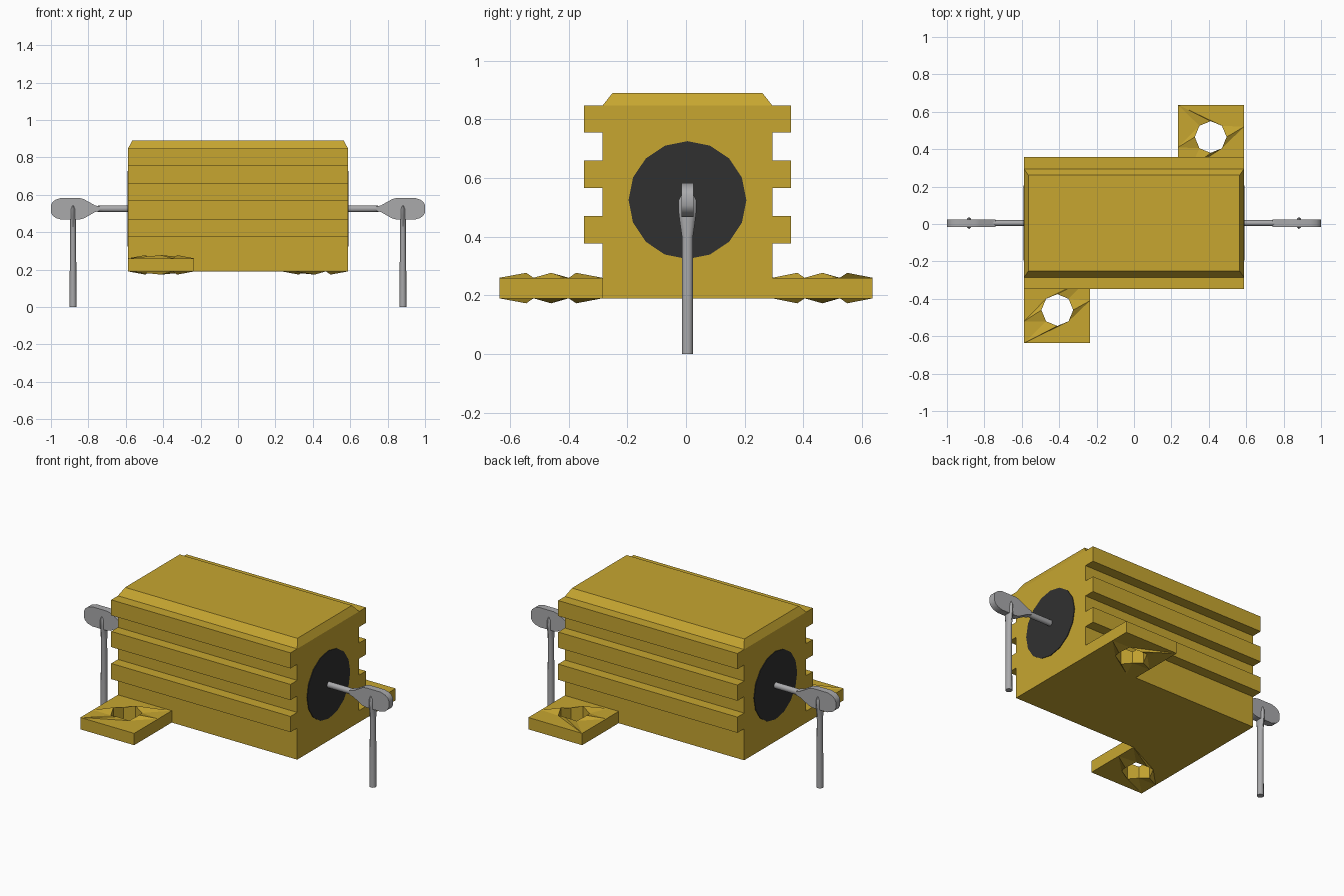
import bpy, bmesh, math

cube = bpy.data.objects.get("Cube")
if cube:
    bpy.data.objects.remove(cube, do_unlink=True)


def material(name, rgb):
    m = bpy.data.materials.new(name)
    m.use_nodes = True
    m.diffuse_color = (*rgb, 1)
    m.node_tree.nodes["Principled BSDF"].inputs["Base Color"].default_value = (*rgb, 1)
    return m


GOLD = material("gold anodised metal", (0.57, 0.38, 0.03))
BLACK = material("black end seal", (0.03, 0.03, 0.03))
GREY = material("grey lead metal", (0.40, 0.40, 0.41))
CY = 0.005   # depth centre of the housing
AXIS = 0.525  # height of the lead axis


def finish(name, bm, mat, smooth=False):
    bmesh.ops.remove_doubles(bm, verts=bm.verts, dist=1e-5)
    bmesh.ops.recalc_face_normals(bm, faces=bm.faces)
    me = bpy.data.meshes.new(name)
    bm.to_mesh(me)
    bm.free()
    me.materials.append(mat)
    ob = bpy.data.objects.new(name, me)
    bpy.context.collection.objects.link(ob)
    if smooth:
        bpy.ops.object.select_all(action='DESELECT')
        bpy.context.view_layer.objects.active = ob
        ob.select_set(True)
        bpy.ops.object.shade_smooth_by_angle(angle=math.radians(40))
    return ob


def loft(name, rings, mat, smooth=False):
    """Skin equal-length rings of points and cap both ends."""
    bm = bmesh.new()
    loops = [[bm.verts.new(p) for p in ring] for ring in rings]
    n = len(loops[0])
    for a, b in zip(loops, loops[1:]):
        for i in range(n):
            bm.faces.new((a[i], a[(i + 1) % n], b[(i + 1) % n], b[i]))
    bm.faces.new(loops[0])
    bm.faces.new(loops[-1])
    return finish(name, bm, mat, smooth)


# Finned housing: half profile mirrored, then extruded along x
half = [(0.29, 0.19), (0.29, 0.377)]
for lo, hi in ((0.377, 0.47), (0.567, 0.66), (0.755, 0.847)):
    half += [(0.29, lo), (0.353, lo), (0.353, hi), (0.29, hi)]
half.pop(1)
profile = half + [(-y, z) for y, z in reversed(half)]
loft("finned_housing",
     [[(x, CY + y, z) for y, z in profile] for x in (-0.588, 0.588)], GOLD)

# Bevelled cap on top of the housing
loft("bevelled_cap",
     [[(sx * hx, CY + sy * hy, z) for sx, sy in ((-1, -1), (1, -1), (1, 1), (-1, 1))]
      for hx, hy, z in ((0.588, 0.29, 0.847), (0.565, 0.256, 0.89))], GOLD)


# Mounting tabs with a raised-rim octagonal hole
def mounting_tab(name, box, centre, far):
    x0, x1, y0, y1 = box
    cx, cy = centre
    zm, flat, peak = 0.225, 0.035, 0.052
    bm = bmesh.new()
    hole = [(cx + 0.085 * math.cos(k * math.pi / 4),
             cy + 0.085 * math.sin(k * math.pi / 4),
             flat if k % 2 else peak) for k in range(8)]
    corners = [(x1, y1), (x0, y1), (x0, y0), (x1, y0)]
    outer = []
    for k in range(4):
        nxt = far[(k + 1) % 4]
        for p in (far[k], corners[k], nxt):
            if p not in outer:
                outer.append(p)

    def face(pts, s):
        bm.faces.new([bm.verts.new((x, y, zm + s * z)) for x, y, z in pts])

    for s in (1, -1):
        for k in range(4):
            p, q = (*far[k], flat), (*far[(k + 1) % 4], flat)
            c = (*corners[k], flat)
            # crease on either side of each rim peak
            face([hole[2 * k - 1], p, hole[2 * k]], s)
            face([hole[2 * k], p, hole[2 * k + 1]], s)
            # level area up to the next crease
            face([hole[2 * k + 1], p] + ([c] if c not in (p, q) else []) + [q], s)
    # outer and hole walls
    for loop in ([(x, y, flat) for x, y in outer], hole):
        for i, (ax, ay, az) in enumerate(loop):
            bx, by, bz = loop[(i + 1) % len(loop)]
            bm.faces.new([bm.verts.new(p) for p in (
                (ax, ay, zm - az), (bx, by, zm - bz), (bx, by, zm + bz), (ax, ay, zm + az))])
    finish(name, bm, GOLD)


mounting_tab("front_mounting_tab", (-0.588, -0.235, -0.637, -0.285), (-0.41, -0.46),
             [(-0.235, -0.41), (-0.235, -0.285), (-0.588, -0.52), (-0.588, -0.637)])
mounting_tab("back_mounting_tab", (0.235, 0.588, 0.295, 0.637), (0.41, 0.465),
             [(0.588, 0.52), (0.235, 0.637), (0.235, 0.41), (0.30, 0.295)])


def ellipse(n, a, b):
    return [(a * math.cos(2 * math.pi * i / n), b * math.sin(2 * math.pi * i / n))
            for i in range(n)]


for s, side in ((1, "left"), (-1, "right")):
    # Round end seal
    loft(side + "_end_seal",
         [[(s * x, CY + y, AXIS + z) for y, z in ellipse(16, 0.201, 0.201)]
          for x in (0.58, 0.592)], BLACK)
    # Horizontal lead wire
    loft(side + "_lead_wire",
         [[(s * x, CY + y, AXIS + z) for y, z in ellipse(12, 0.016, r)]
          for x, r in ((0.585, 0.018), (0.72, 0.018), (0.78, 0.014))], GREY, True)
    # Flattened paddle terminal
    outline = [(0.74, 0.012), (0.765, 0.018), (0.825, 0.052), (0.85, 0.058),
               (0.945, 0.058), (0.975, 0.049), (0.993, 0.034), (1.0, 0.018)]
    loop = outline + [(x, -z) for x, z in reversed(outline)]
    loft(side + "_paddle_terminal",
         [[(s * x, CY + y, AXIS + z) for x, z in loop] for y in (-0.02, 0.02)], GREY, True)
    # Vertical pin, swelling where it meets the paddle
    loft(side + "_pin",
         [[(s * 0.882 + x, CY + y, z) for x, y in ellipse(12, a, b)]
          for z, a, b in ((0, 0.019, 0.019), (0.40, 0.016, 0.019), (0.45, 0.016, 0.026),
                          (0.49, 0.016, 0.031), (0.525, 0.014, 0.030),
                          (0.545, 0.006, 0.020))], GREY, True)
